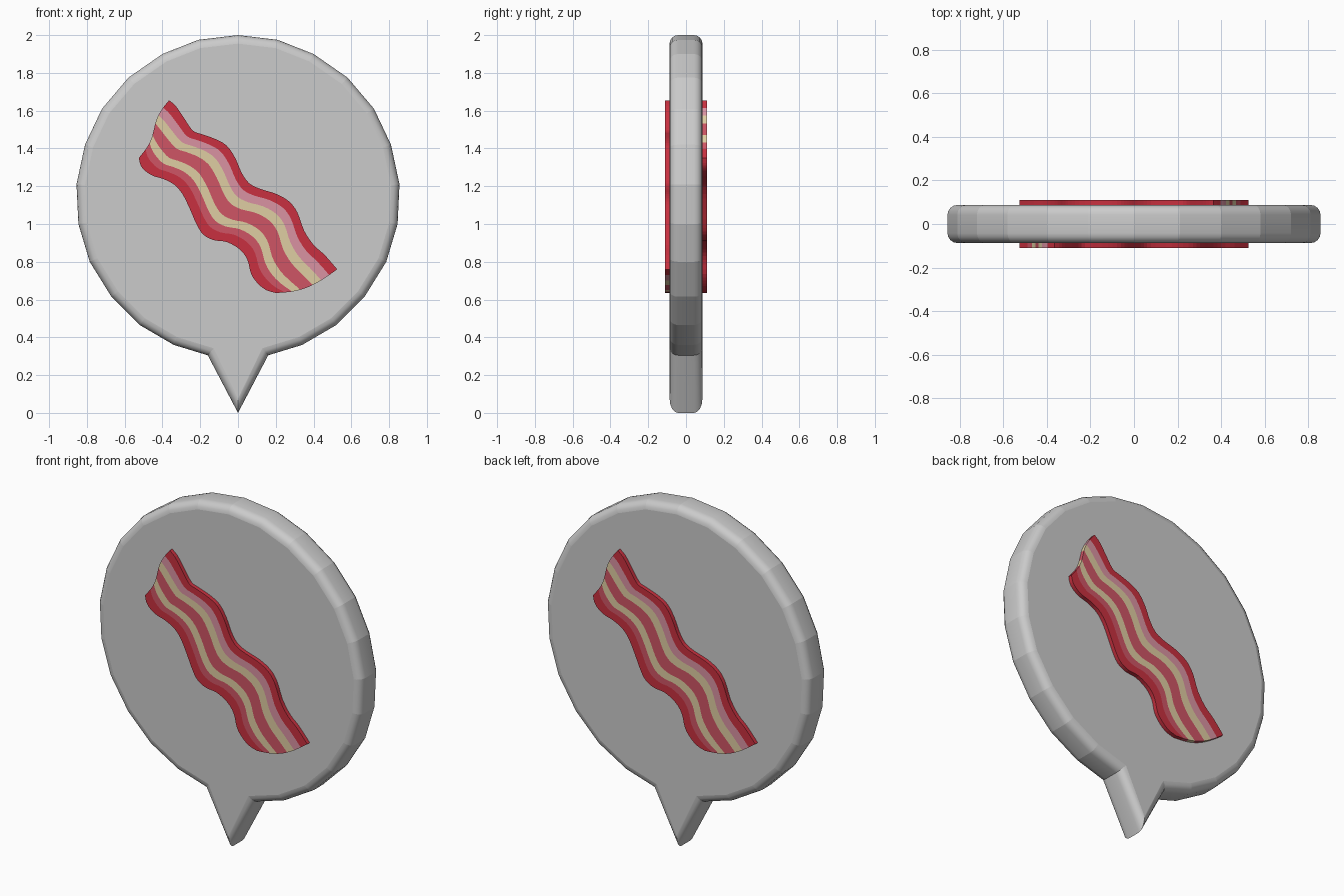
import bpy, bmesh, math
from mathutils import Vector

if "Cube" in bpy.data.objects:
    bpy.data.objects.remove(bpy.data.objects["Cube"])

HALF = 0.087      # half thickness of the bubble
ROUND = 0.045     # rim rounding radius


def finish(bm, name):
    bmesh.ops.recalc_face_normals(bm, faces=bm.faces)
    me = bpy.data.meshes.new(name)
    bm.to_mesh(me)
    bm.free()
    ob = bpy.data.objects.new(name, me)
    bpy.context.collection.objects.link(ob)
    return ob


# Speech bubble: right half outline, mirrored, with a pointed tail
half = [(0.21, 1.975), (0.40, 1.90), (0.58, 1.775), (0.72, 1.61), (0.81, 1.42),
        (0.855, 1.21), (0.845, 1.0), (0.785, 0.80), (0.67, 0.615),
        (0.52, 0.465), (0.34, 0.36), (0.16, 0.305)]
outline = [(0, 2.0)] + half + [(0, 0.0)] + [(-x, z) for x, z in reversed(half)]
pts = [Vector(p) for p in outline]
n = len(pts)


def miter(i):
    # inward direction at a corner, limited at the sharp tail tip
    a = (pts[i] - pts[i - 1]).normalized()
    b = (pts[(i + 1) % n] - pts[i]).normalized()
    na, nb = Vector((a.y, -a.x)), Vector((b.y, -b.x))
    m = (na + nb).normalized()
    return m * min(1 / max(m.dot(na), 0.1), 1.7)


inward = [miter(i) for i in range(n)]
STEPS = 4
section = []
for k in range(STEPS + 1):
    a = math.pi / 2 * k / STEPS
    section.append((ROUND * (1 - math.sin(a)), -HALF + ROUND * (1 - math.cos(a))))
# from front cap edge to rim, then mirrored to the back
section += [(o, -y) for o, y in reversed(section)]

bm = bmesh.new()
rings = []
for off, y in section:
    row = []
    for p, m in zip(pts, inward):
        q = p + m * off if (p + m * 0.01 - Vector((0, 1.15))).length < (p - Vector((0, 1.15))).length \
            else p - m * off
        row.append(bm.verts.new((q.x, y, q.y)))
    rings.append(row)
for r0, r1 in zip(rings, rings[1:]):
    for i in range(n):
        j = (i + 1) % n
        f = bm.faces.new((r0[i], r0[j], r1[j], r1[i]))
        f.smooth = True
for cap in (rings[0], rings[-1]):
    bm.faces.new(cap)
# keep the facets around the rim crisp
for row in zip(*rings):
    for v0, v1 in zip(row, row[1:]):
        bm.edges.get((v0, v1)).smooth = False
finish(bm, "speech_bubble")

# Bacon: matching points along the upper and lower edges (ux, uz, lx, lz)
edges = [(-.365, 1.655, -.525, 1.35), (-.33, 1.625, -.515, 1.31),
         (-.285, 1.56, -.49, 1.28), (-.24, 1.495, -.45, 1.255),
         (-.19, 1.475, -.40, 1.24), (-.12, 1.45, -.34, 1.21),
         (-.06, 1.415, -.295, 1.16), (-.015, 1.35, -.255, 1.08),
         (.02, 1.27, -.22, 1.0), (.06, 1.215, -.185, .945),
         (.12, 1.185, -.13, .915), (.20, 1.16, -.06, .905),
         (.27, 1.12, .01, .865), (.315, 1.06, .05, .81),
         (.35, .965, .07, .735), (.40, .89, .105, .685),
         (.46, .835, .15, .65), (.525, .76, .20, .635)]
E = [Vector(e) for e in edges]


def spline(t):
    # Catmull-Rom through the edge pairs
    i = min(int(t), len(E) - 2)
    f = t - i
    p0, p1, p2, p3 = (E[max(0, min(len(E) - 1, i + d))] for d in (-1, 0, 1, 2))
    return 0.5 * (2 * p1 + (p2 - p0) * f + (2 * p0 - 5 * p1 + 4 * p2 - p3) * f * f
                  + (3 * p1 - p0 - 3 * p2 + p3) * f ** 3)


colours = {"dark_red": (.58, .03, .05), "mid_red": (.62, .09, .13),
           "pink": (.70, .29, .36), "cream": (.74, .61, .36)}
mats = {}
for key, c in colours.items():
    mats[key] = bpy.data.materials.new(key)
    mats[key].diffuse_color = (*c, 1)
names = list(colours)
stripes = [(.13, "dark_red"), (.26, "pink"), (.40, "cream"), (.60, "mid_red"),
           (.735, "cream"), (.85, "mid_red"), (1.0, "dark_red")]
# split every stripe in two across for smoother curved ends
cuts, cols = [0.0], []
for end, key in stripes:
    start = cuts[-1]
    cuts += [(start + end) / 2, end]
    cols += [names.index(key)] * 2


def bacon(name, turn):
    bm = bmesh.new()
    rows = 3 * (len(E) - 1)
    grid = []
    for r in range(rows + 1):
        u = r / rows
        e = spline(r / 3)
        row = []
        for s in cuts:
            x = e[0] + (e[2] - e[0]) * s
            z = e[1] + (e[3] - e[1]) * s
            bow = math.sin(math.pi * s)
            z -= 0.035 * bow * max(0, u * 5 - 4)          # bowed lower end
            x -= 0.015 * math.sin(2 * math.pi * s) * max(0, 1 - u * 5)
            row.append(bm.verts.new((x * turn, -0.11 * turn, z)))
        grid.append(row)
    for r in range(rows):
        for c, col in enumerate(cols):
            f = bm.faces.new((grid[r][c], grid[r][c + 1], grid[r + 1][c + 1], grid[r + 1][c]))
            f.material_index = col
    # side walls sinking into the bubble face
    rim = [e for e in bm.edges if e.is_boundary]
    rim_mat = {e: e.link_faces[0].material_index for e in rim}
    low = {}
    for e in rim:
        for v in e.verts:
            if v not in low:
                low[v] = bm.verts.new((v.co.x, -0.08 * turn, v.co.z))
    for e in rim:
        a, b = e.verts
        bm.faces.new((a, b, low[b], low[a])).material_index = rim_mat[e]
    ob = finish(bm, name)
    for key in names:
        ob.data.materials.append(mats[key])
    # make sure the visible face points outward
    if ob.data.polygons[0].normal.y * turn > 0:
        ob.data.flip_normals()


# Front strip, and the same strip turned half way round for the back
bacon("bacon_front", 1)
bacon("bacon_back", -1)

for m in bpy.data.materials:
    if m.users and not m.is_grease_pencil:
        m.use_nodes = True
        m.node_tree.nodes["Principled BSDF"].inputs["Base Color"].default_value = m.diffuse_color
